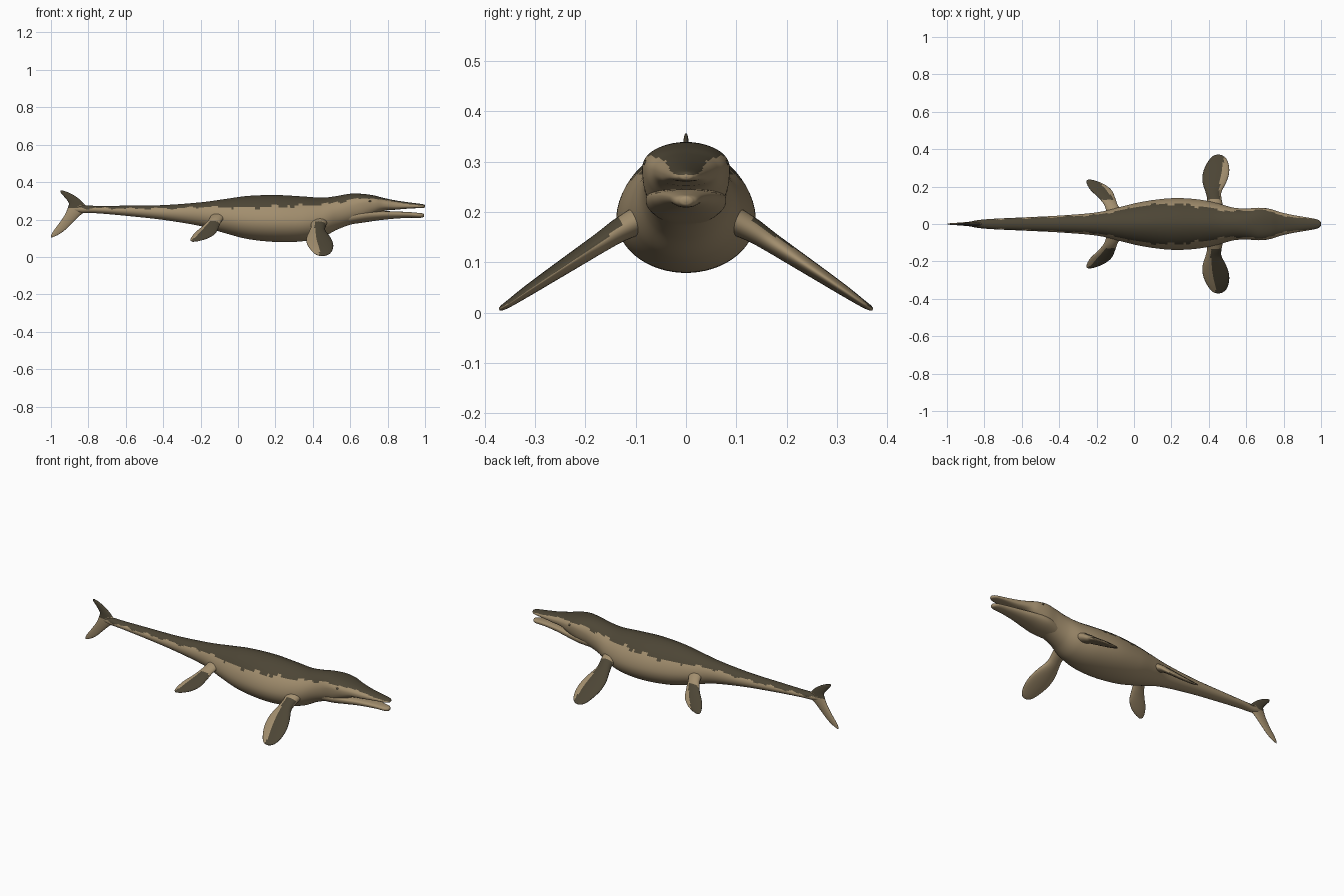
import bpy, bmesh, math
from mathutils import Vector

if "Cube" in bpy.data.objects:
    bpy.data.objects.remove(bpy.data.objects["Cube"])


def material(name, rgb):
    m = bpy.data.materials.new(name)
    m.diffuse_color = (*rgb, 1)
    m.use_nodes = True
    m.node_tree.nodes["Principled BSDF"].inputs["Base Color"].default_value = m.diffuse_color
    return m


TAN = material("tan hide", (0.36, 0.27, 0.155))
DARK = material("dark back", (0.073, 0.06, 0.036))


def smooth_path(keys, n):
    """Catmull-Rom resampling of a list of equal-length tuples."""
    out, last = [], len(keys) - 1
    for k in range(n):
        t = k / (n - 1) * last
        i = min(int(t), last - 1)
        u = t - i
        p = [keys[min(max(j, 0), last)] for j in (i - 1, i, i + 1, i + 2)]
        out.append([0.5 * (2 * b + (c - a) * u + (2 * a - 5 * b + 4 * c - d) * u * u
                           + (3 * b - a - 3 * c + d) * u ** 3) for a, b, c, d in zip(*p)])
    return out


def lerp(table, x):
    for (x0, v0), (x1, v1) in zip(table, table[1:]):
        if x <= x1:
            return v0 + (v1 - v0) * max(0, (x - x0) / (x1 - x0))
    return table[-1][1]


def loft(name, rings, is_dark):
    """Skin closed rings, colour faces by rule, shade smooth."""
    bm = bmesh.new()
    rows = [[bm.verts.new(p) for p in r] for r in rings]
    n = len(rows[0])
    for a, b in zip(rows, rows[1:]):
        for i in range(n):
            bm.faces.new((a[i], a[(i + 1) % n], b[(i + 1) % n], b[i]))
    bm.faces.new(rows[0])
    bm.faces.new(rows[-1])
    bmesh.ops.recalc_face_normals(bm, faces=bm.faces)
    bm.normal_update()
    for f in bm.faces:
        f.smooth = True
        f.material_index = int(is_dark(f.calc_center_median(), f.normal))
    me = bpy.data.meshes.new(name)
    bm.to_mesh(me)
    bm.free()
    me.materials.append(TAN)
    me.materials.append(DARK)
    ob = bpy.data.objects.new(name, me)
    bpy.context.collection.objects.link(ob)
    return ob


def body_rings(keys, n, seg=56):
    """Keys: x, top z, bottom z, half width, widest height fraction, upper and lower exponent."""
    rings = []
    for x, top, bot, hw, mid, pu, pl in smooth_path(keys, n):
        zm = bot + (top - bot) * mid
        ring = []
        for i in range(seg):
            a = 2 * math.pi * (i + 0.5) / seg
            c, s = math.cos(a), math.sin(a)
            p, h = (pu, top - zm) if s > 0 else (pl, zm - bot)
            ring.append((x, hw * math.copysign(abs(c) ** (2 / p), c),
                         zm + h * math.copysign(abs(s) ** (2 / p), s)))
        rings.append(ring)
    return rings


# height of the edge between dark back and tan flank
EDGE = [(-1, .262), (-.6, .259), (-.4, .258), (-.2, .267), (.1, .264), (.4, .278), (.55, .292),
        (.62, .312), (.72, .312), (.8, .302), (.9, .284), (1, .273)]


def back_rule(c, n):
    wobble = .004 * math.sin(c.x * 41) + .003 * math.sin(c.x * 97 + 1)
    return c.z > lerp(EDGE, c.x) + wobble * (c.x < .6)


# body with tail, skull and upper jaw
body = [
    (-.90, .268, .248, .006, .5, 2, 2),
    (-.84, .276, .236, .020, .5, 2, 2),
    (-.75, .273, .233, .028, .5, 2, 2),
    (-.60, .274, .220, .035, .5, 2, 2),
    (-.40, .277, .198, .045, .5, 2, 2),
    (-.20, .292, .165, .062, .5, 2, 2),
    (-.08, .308, .130, .090, .45, 1.9, 2),
    (.05, .326, .096, .120, .43, 1.8, 2),
    (.20, .331, .080, .138, .43, 1.8, 2),
    (.34, .324, .083, .132, .43, 1.8, 2),
    (.45, .317, .106, .110, .45, 1.9, 2),
    (.53, .326, .146, .088, .5, 2, 2.1),
    (.60, .338, .172, .083, .55, 2.1, 2.2),
    (.67, .337, .188, .087, .65, 2.2, 2.3),
    (.73, .328, .220, .080, .6, 2.2, 2.3),
    (.78, .315, .246, .064, .5, 2.2, 2.5),
    (.85, .301, .253, .048, .45, 2.1, 2.8),
    (.92, .291, .259, .036, .4, 2, 2.8),
    (.975, .284, .261, .026, .4, 2, 2.6),
    (.995, .280, .263, .015, .45, 2, 2),
    (1.0, .275, .268, .004, .5, 2, 2),
]
loft("body_and_skull", body_rings(body, 240), back_rule)

# lower jaw
jaw = [
    (.58, .250, .172, .066, .5, 2.2, 2.1),
    (.66, .250, .182, .080, .6, 2.4, 2.1),
    (.74, .246, .194, .069, .65, 2.8, 2.1),
    (.82, .244, .203, .051, .65, 2.8, 2.1),
    (.91, .240, .209, .035, .6, 2.6, 2.1),
    (.97, .235, .209, .026, .55, 2.4, 2.1),
    (.99, .232, .212, .015, .5, 2, 2),
    (.995, .226, .219, .004, .5, 2, 2),
]
loft("lower_jaw", body_rings(jaw, 60, 40), lambda c, n: False)


def blade_rings(keys, normal, n, seg=28):
    """Keys: centre x, y, z, chord along x, thickness along the normal."""
    rings = []
    for x, y, z, chord, thick in smooth_path(keys, n):
        rings.append([Vector((x + chord / 2 * math.cos(a), y, z)) + normal * (thick / 2 * math.sin(a))
                      for a in (2 * math.pi * i / seg for i in range(seg))])
    return rings


# paired flippers
front = [(.43, .08, .190, .10, .060), (.430, .13, .165, .078, .048), (.425, .17, .139, .085, .040),
         (.430, .22, .106, .125, .034), (.438, .27, .073, .140, .028), (.446, .315, .043, .122, .022),
         (.450, .350, .019, .085, .015), (.450, .366, .009, .045, .010), (.450, .371, .006, .006, .003)]
rear = [(-.10, .05, .220, .09, .050), (-.122, .10, .195, .072, .036), (-.145, .14, .163, .088, .028),
        (-.175, .18, .128, .112, .022), (-.203, .21, .103, .094, .017), (-.228, .230, .088, .052, .011),
        (-.240, .238, .082, .006, .003)]
for name, keys, tilt in (("front_flipper", front, .55), ("rear_flipper", rear, .62)):
    line = sorted((abs(k[1]), k[0]) for k in keys)
    for side, s in (("left", 1), ("right", -1)):
        mirrored = [(x, y * s, z, c, t) for x, y, z, c, t in keys]
        normal = Vector((0, s * tilt, 1)).normalized()

        def flipper_rule(c, n, s=s, line=line):
            off = c.x - lerp(line, abs(c.y))
            return n.z > .15 and abs(c.y) > .13 and (off < .03 if s > 0 else off > -.015)

        loft(f"{side}_{name}", blade_rings(mirrored, normal, 48), flipper_rule)

# upright tail fluke
fluke = [(-.944, 0, .356, .008, .004), (-.925, 0, .343, .045, .010), (-.893, 0, .318, .066, .014),
         (-.866, 0, .288, .078, .020), (-.860, 0, .255, .105, .026), (-.888, 0, .220, .082, .022),
         (-.922, 0, .180, .068, .016), (-.955, 0, .143, .058, .012), (-.980, 0, .118, .036, .008),
         (-.996, 0, .105, .006, .004)]
loft("tail_fluke", blade_rings(fluke, Vector((0, 1, 0)), 60),
     lambda c, n: c.z > .262 + .35 * max(0, c.x + .88))

# eyes set below the brow
for side, s in (("left", 1), ("right", -1)):
    rings = [[(.705 + .011 * math.sin(v) * math.cos(u), s * (.076 + .009 * math.cos(v)),
               .297 + .007 * math.sin(v) * math.sin(u))
              for u in (2 * math.pi * i / 16 for i in range(16))]
             for v in (.05 + (math.pi - .1) * j / 8 for j in range(9))]
    loft(f"{side}_eye", rings, lambda c, n: True)
